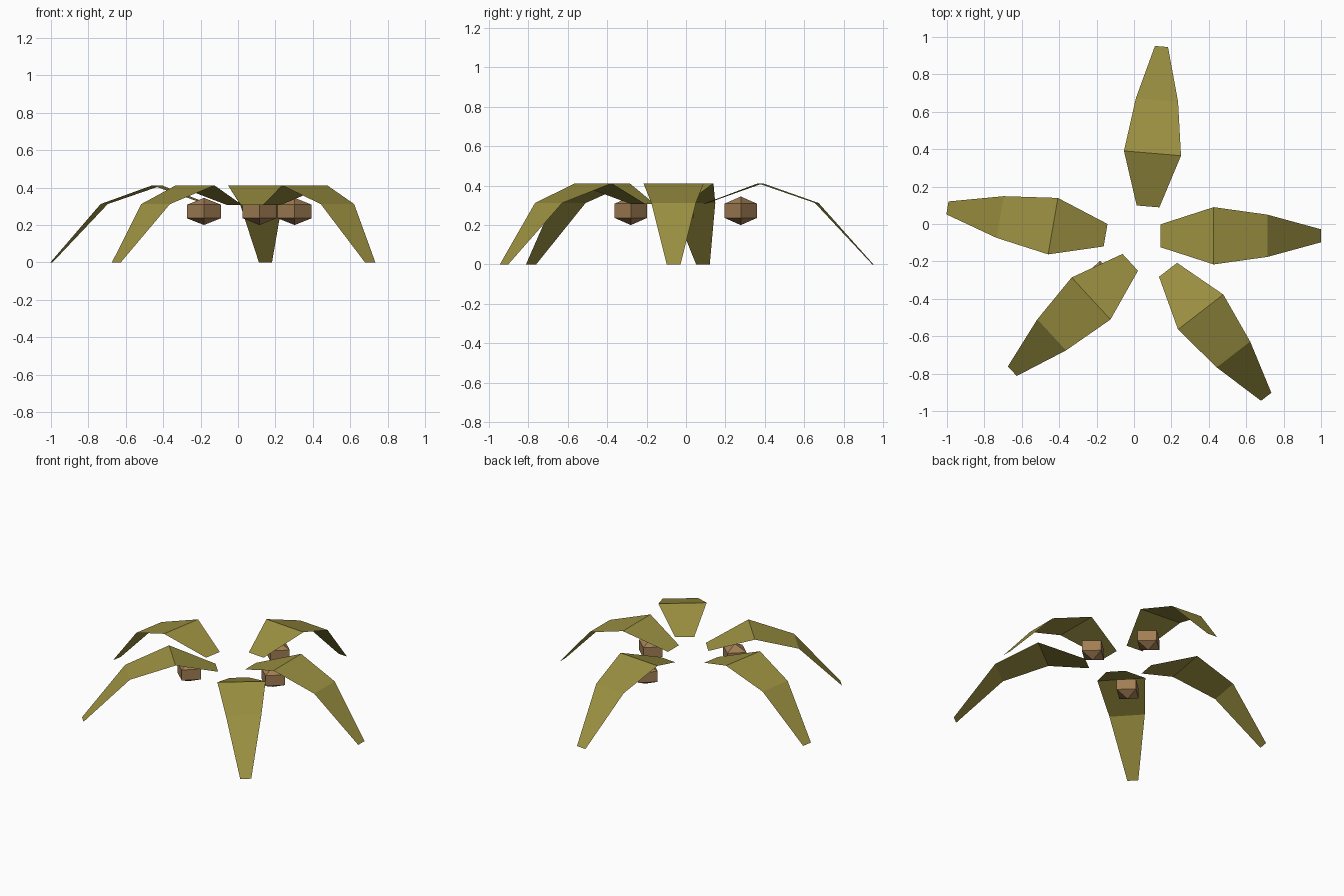
import bpy
import bmesh
import math
from mathutils import Matrix, Vector

if "Cube" in bpy.data.objects:
    bpy.data.objects.remove(bpy.data.objects["Cube"])


def make_material(name, color):
    mat = bpy.data.materials.new(name)
    mat.diffuse_color = (*color, 1)
    mat.use_nodes = True
    mat.node_tree.nodes["Principled BSDF"].inputs["Base Color"].default_value = mat.diffuse_color
    return mat


OLIVE = make_material("olive leaf", (0.328, 0.279, 0.053))
BROWN = make_material("coconut brown", (0.36, 0.21, 0.09))


def finish(bm, name, mat, matrix):
    mesh = bpy.data.meshes.new(name)
    bm.to_mesh(mesh)
    bm.free()
    mesh.materials.append(mat)
    obj = bpy.data.objects.new(name, mesh)
    obj.matrix_world = matrix
    bpy.context.collection.objects.link(obj)
    return obj


# Drooping frond stations: distance along, height, half width
STATIONS = [(0, 0.308, 0.061), (0.285, 0.412, 0.153),
            (0.572, 0.312, 0.113), (0.858, 0, 0.035)]


def leaf(name, x, y, degrees):
    bm = bmesh.new()
    rows = [(bm.verts.new((d, -w, z)), bm.verts.new((d, w, z)))
            for d, z, w in STATIONS]
    for (a, b), (c, d) in zip(rows, rows[1:]):
        bm.faces.new((a, c, d, b))
    turn = Matrix.Rotation(math.radians(degrees), 4, 'Z')
    finish(bm, name, OLIVE, Matrix.Translation((x, y, 0)) @ turn)


def coconut(name, x, y):
    # Four-sided, three-band ball
    bm = bmesh.new()
    bmesh.ops.create_uvsphere(bm, u_segments=4, v_segments=3, radius=1)
    bmesh.ops.scale(bm, vec=Vector((0.105, 0.095, 0.0725)), verts=bm.verts)
    finish(bm, name, BROWN, Matrix.Translation((x, y, 0.2725)))


# Five fronds around the crown
leaf("right_leaf", 0.141, -0.063, 0)
leaf("back_leaf", 0.075, 0.094, 85.2)
leaf("left_leaf", -0.152, -0.06, 170.2)
leaf("front_left_leaf", -0.02, -0.205, 222.7)
leaf("front_right_leaf", 0.182, -0.245, -52.3)

# Three coconuts hanging under the fronds
coconut("front_left_coconut", -0.182, -0.28)
coconut("back_coconut", 0.115, 0.278)
coconut("right_coconut", 0.303, -0.045)
